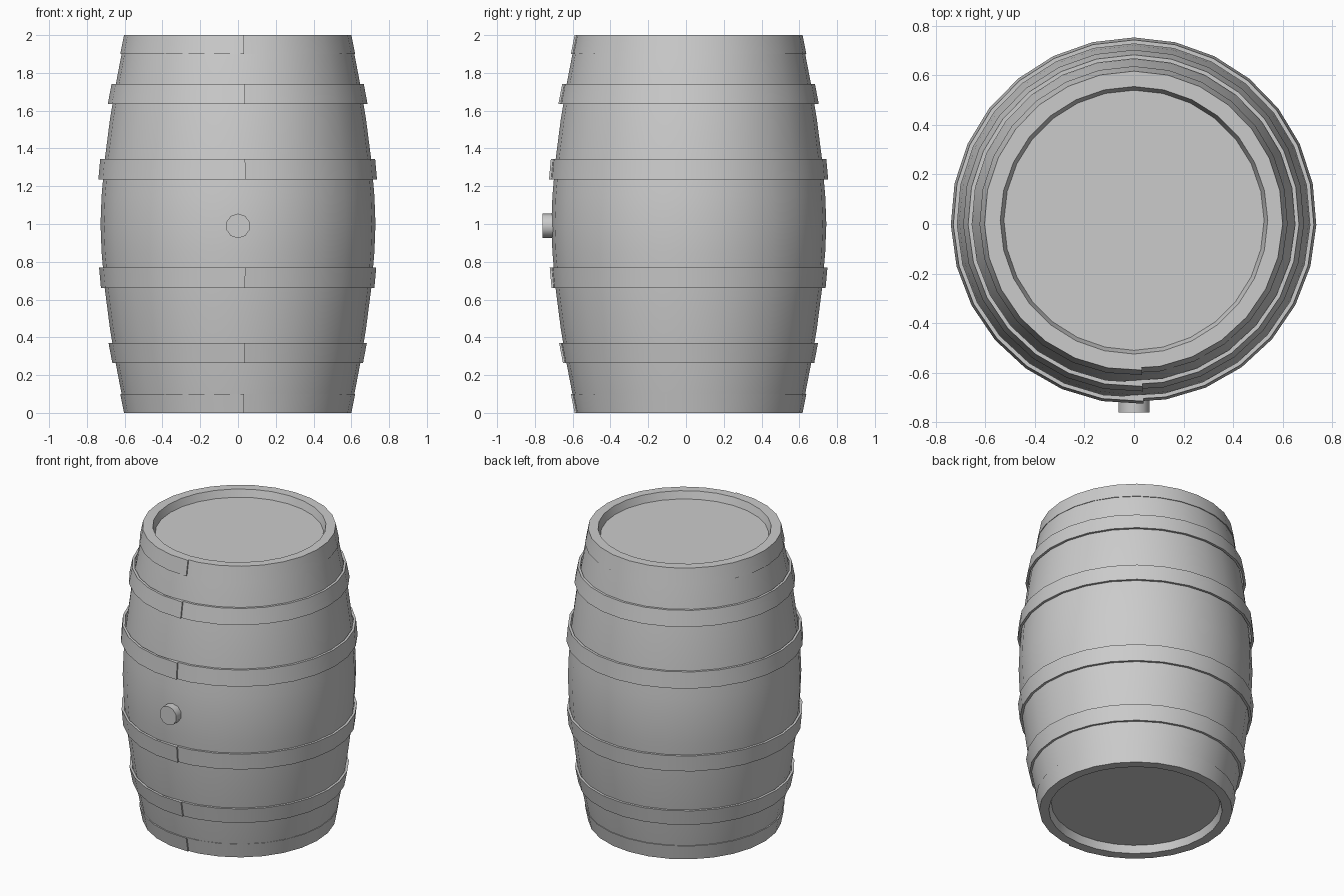
import bpy, bmesh, math
from mathutils import Matrix

if "Cube" in bpy.data.objects:
    bpy.data.objects.remove(bpy.data.objects["Cube"])

CY = 0.015      # barrel axis sits slightly behind the bung
SEG = 28


def finish(name, bm, angle=35):
    bmesh.ops.recalc_face_normals(bm, faces=bm.faces)
    me = bpy.data.meshes.new(name)
    bm.to_mesh(me)
    bm.free()
    ob = bpy.data.objects.new(name, me)
    bpy.context.collection.objects.link(ob)
    bpy.ops.object.select_all(action='DESELECT')
    ob.select_set(True)
    bpy.context.view_layer.objects.active = ob
    bpy.ops.object.shade_smooth_by_angle(angle=math.radians(angle))
    return ob


def body_radius(z):
    t = abs(z - 1.0)
    return 0.728 - 0.133 * t ** 1.65


# Barrel body: bulged staves, rims and recessed heads as one lathe profile
def barrel_body():
    zs = [0, 0.1, 0.27, 0.45, 0.66, 0.85, 1.0, 1.15, 1.34, 1.55, 1.73, 1.9, 2.0]
    profile = [(0.525, 0.05), (0.54, 0.0)]
    profile += [(body_radius(z), z) for z in zs]
    profile += [(0.54, 2.0), (0.525, 1.95)]
    bm = bmesh.new()
    rings = []
    for r, z in profile:
        rings.append([bm.verts.new((r * math.cos(2 * math.pi * i / SEG),
                                    CY + r * math.sin(2 * math.pi * i / SEG), z))
                      for i in range(SEG)])
    for a, b in zip(rings, rings[1:]):
        for i in range(SEG):
            j = (i + 1) % SEG
            bm.faces.new((a[i], a[j], b[j], b[i]))
    bm.faces.new(rings[0])
    bm.faces.new(rings[-1])
    finish("barrel_body", bm)


# Hoop: metal strip wrapped once around, its end lapping over its start
def hoop(name, z0, z1, r0, r1):
    bm = bmesh.new()
    start = math.radians(-93)
    sweep = 2 * math.pi + math.radians(6)
    sections = []
    for i in range(SEG + 1):
        t = i / SEG
        a = start + sweep * t
        lift = 0.007 * t - 0.0035
        pts = [(r0 + lift, z0), (r1 + lift, z1),
               (r1 + lift - 0.016, z1), (r0 + lift - 0.016, z0)]
        sections.append([bm.verts.new((r * math.cos(a), CY + r * math.sin(a), z))
                         for r, z in pts])
    for a, b in zip(sections, sections[1:]):
        for k in range(4):
            m = (k + 1) % 4
            bm.faces.new((a[k], a[m], b[m], b[k]))
    bm.faces.new(sections[0])
    bm.faces.new(sections[-1])
    finish(name, bm)


# Bung on the front face
def bung():
    bm = bmesh.new()
    bmesh.ops.create_cone(bm, cap_ends=True, segments=10, radius1=0.065,
                          radius2=0.065, depth=0.08,
                          matrix=Matrix.Translation((0, -0.72, 0.99))
                          @ Matrix.Rotation(math.radians(90), 4, 'X'))
    finish("bung", bm, 40)


barrel_body()
for name, z0, z1, r0, r1 in [
        ("bottom_hoop", 0.0, 0.10, 0.602, 0.622),
        ("lower_hoop", 0.265, 0.37, 0.664, 0.684),
        ("lower_belly_hoop", 0.66, 0.77, 0.724, 0.734),
        ("upper_belly_hoop", 1.235, 1.345, 0.738, 0.728),
        ("upper_hoop", 1.635, 1.74, 0.688, 0.668),
        ("top_hoop", 1.90, 2.0, 0.622, 0.602)]:
    hoop(name, z0, z1, r0, r1)
bung()
